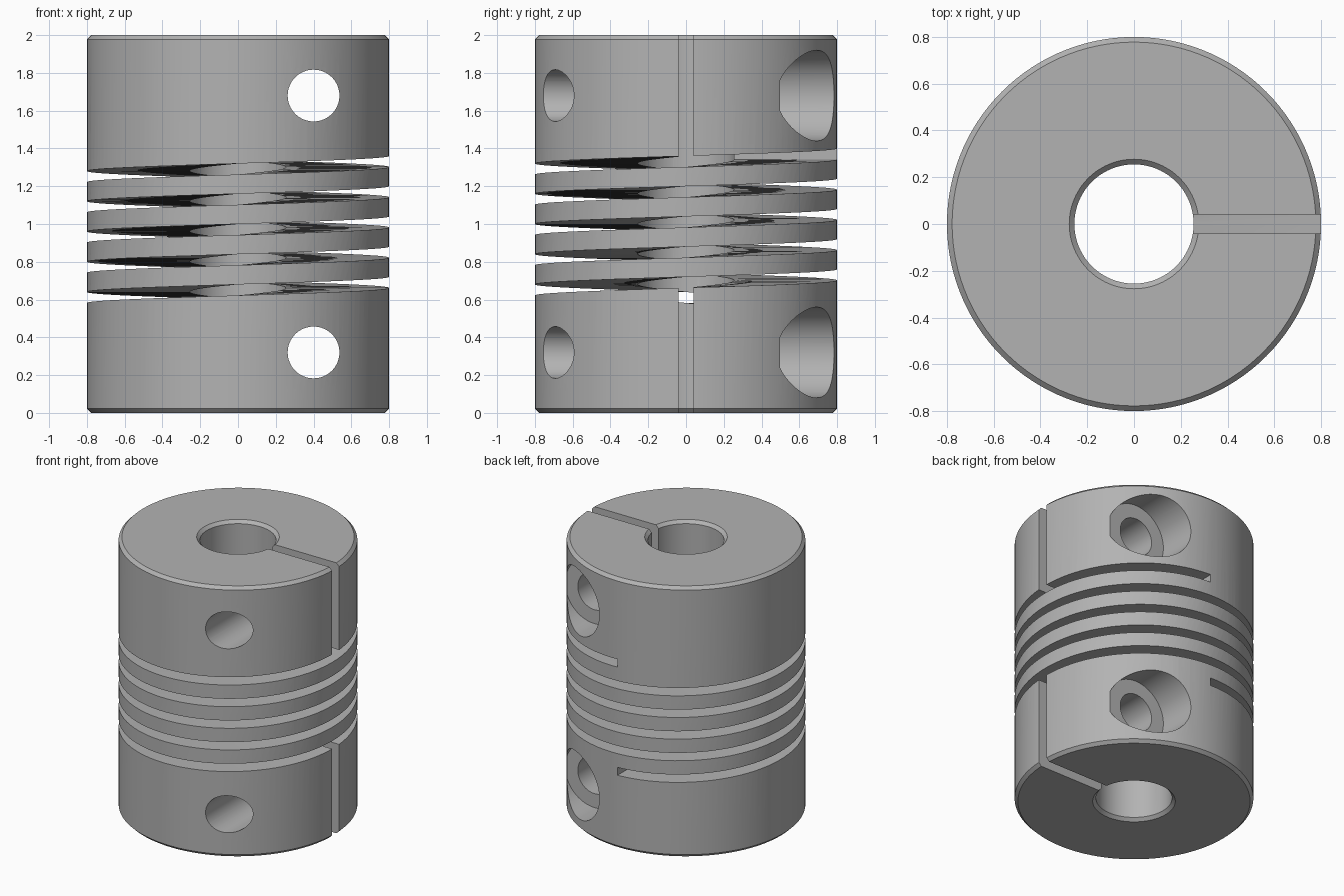
import bpy
import bmesh
import math

cube = bpy.data.objects.get("Cube")
if cube:
    bpy.data.objects.remove(cube, do_unlink=True)

HEIGHT, RADIUS, BORE, CHAMFER = 2.0, 0.8, 0.255, 0.022
SEGMENTS = 120
PITCH, TURNS, GROOVE = 0.16, 5, 0.058

steel = bpy.data.materials.new("satin_grey_metal")
steel.use_nodes = True
GREY = (0.45, 0.45, 0.45, 1.0)
steel.diffuse_color = GREY
steel.node_tree.nodes["Principled BSDF"].inputs["Base Color"].default_value = GREY


def make_object(name, bm):
    bmesh.ops.recalc_face_normals(bm, faces=bm.faces)
    mesh = bpy.data.meshes.new(name)
    bm.to_mesh(mesh)
    bm.free()
    obj = bpy.data.objects.new(name, mesh)
    mesh.materials.append(steel)
    bpy.context.collection.objects.link(obj)
    return obj


def bridge_rings(bm, rings, closed):
    """Skin a list of closed cross-sections; cap the ends when open."""
    pairs = list(zip(rings, rings[1:]))
    if closed:
        pairs.append((rings[-1], rings[0]))
    else:
        bm.faces.new(rings[0])
        bm.faces.new(rings[-1])
    for a, b in pairs:
        for i in range(len(a)):
            j = (i + 1) % len(a)
            bm.faces.new((a[i], a[j], b[j], b[i]))


def ring(bm, profile, angle, lift=0.0):
    c, s = math.cos(angle), math.sin(angle)
    return [bm.verts.new((r * c, r * s, z + lift)) for r, z in profile]


def box(name, x0, x1, y0, y1, z0, z1):
    bm = bmesh.new()
    bmesh.ops.create_cube(bm, size=1)
    for v in bm.verts:
        v.co = (x1 if v.co.x > 0 else x0, y1 if v.co.y > 0 else y0, z1 if v.co.z > 0 else z0)
    return make_object(name, bm)


def y_cylinder(name, x, z, radius, y0, y1):
    bm = bmesh.new()
    rings = []
    for y in (y0, y1):
        angles = [2 * math.pi * i / 64 for i in range(64)]
        rings.append([bm.verts.new((x + radius * math.cos(a), y, z + radius * math.sin(a))) for a in angles])
    bridge_rings(bm, rings, closed=False)
    return make_object(name, bm)


# Chamfered sleeve with a central bore
c = CHAMFER
profile = [(BORE, c), (BORE + c, 0), (RADIUS - c, 0), (RADIUS, c),
           (RADIUS, HEIGHT - c), (RADIUS - c, HEIGHT), (BORE + c, HEIGHT), (BORE, HEIGHT - c)]
bm = bmesh.new()
bridge_rings(bm, [ring(bm, profile, 2 * math.pi * i / SEGMENTS) for i in range(SEGMENTS)], closed=True)
body = make_object("coupling_body", bm)

# Helical groove, running from the back round five full turns
section = [(0.15, 0), (1.0, 0), (1.0, GROOVE), (0.15, GROOVE)]
start_z = 0.6 - GROOVE
steps = TURNS * SEGMENTS
bm = bmesh.new()
bridge_rings(bm, [ring(bm, section, math.pi / 2 + 2 * math.pi * i / SEGMENTS,
                       start_z + PITCH * i / SEGMENTS) for i in range(steps + 1)], closed=False)
cutters = [make_object("helical_groove_cutter", bm)]

# Clamp slits, ending inside the first and last groove turns
cutters.append(box("lower_slit_cutter", 0.1, 1, -0.04, 0.04, -0.1, 0.69))
cutters.append(box("upper_slit_cutter", 0.1, 1, -0.04, 0.04, 1.335, HEIGHT + 0.1))

# Clamp screw holes with counterbores at the back
for end, z in (("lower", 0.32), ("upper", HEIGHT - 0.32)):
    cutters.append(y_cylinder(end + "_screw_hole_cutter", 0.4, z, 0.137, -1, 1))
    cutters.append(y_cylinder(end + "_counterbore_cutter", 0.4, z, 0.24, 0.497, 1))

# Cut everything out of the sleeve
bpy.ops.object.select_all(action="DESELECT")
bpy.context.view_layer.objects.active = body
body.select_set(True)
for cutter in cutters:
    cutter.hide_render = True
    mod = body.modifiers.new(cutter.name, "BOOLEAN")
    mod.operation = "DIFFERENCE"
    mod.solver = "EXACT"
    mod.object = cutter
    bpy.ops.object.modifier_apply(modifier=mod.name)
    bpy.data.objects.remove(cutter, do_unlink=True)

bpy.ops.object.shade_smooth_by_angle(angle=math.radians(25))
